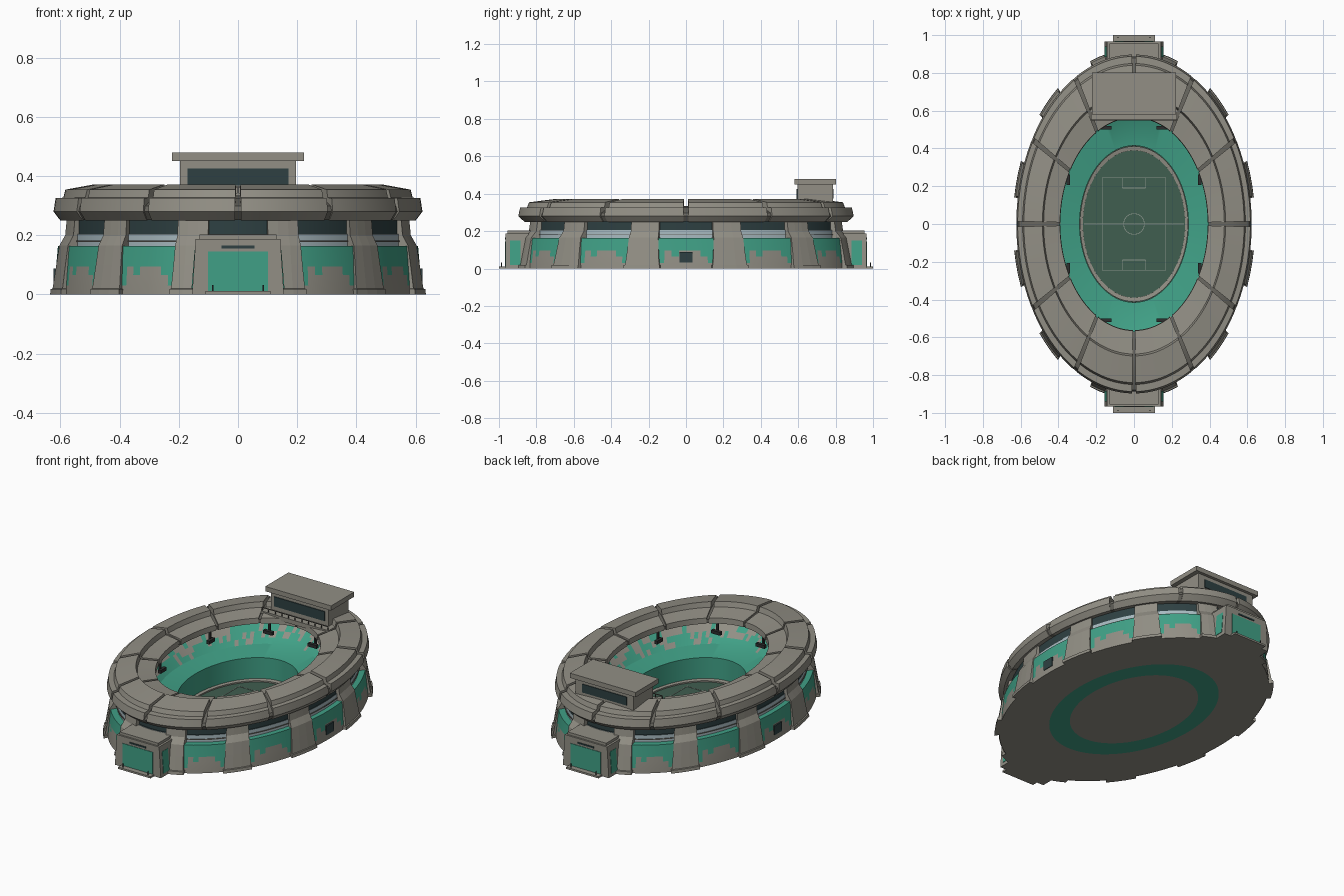
import bpy, bmesh, math, random
from mathutils import Vector

if "Cube" in bpy.data.objects:
    bpy.data.objects.remove(bpy.data.objects["Cube"])

random.seed(4)
RATIO = 1.44          # plan ellipse: y radius / x radius
rad = math.radians


def srgb(r, g, b):
    f = lambda c: (c / 255 / 12.92) if c < 10 else ((c / 255 + 0.055) / 1.055) ** 2.4
    return (f(r), f(g), f(b), 1)


COLOURS = {
    "concrete": (146, 143, 133), "green_paint": (64, 160, 134), "dark_glass": (46, 64, 66),
    "pale_glass": (168, 186, 192), "turf": (64, 94, 80), "field_line": (140, 152, 142),
    "groove_grey": (104, 102, 95), "fixture_dark": (44, 46, 46),
}
MATS = {}
for name, c in COLOURS.items():
    MATS[name] = bpy.data.materials.new(name)
    MATS[name].diffuse_color = srgb(*c)


def finish(name, bm, mats, smooth=False):
    bmesh.ops.recalc_face_normals(bm, faces=bm.faces)
    me = bpy.data.meshes.new(name)
    bm.to_mesh(me)
    bm.free()
    ob = bpy.data.objects.new(name, me)
    bpy.context.collection.objects.link(ob)
    for m in mats:
        me.materials.append(MATS[m])
    if smooth:
        bpy.ops.object.select_all(action='DESELECT')
        ob.select_set(True)
        bpy.context.view_layer.objects.active = ob
        bpy.ops.object.shade_smooth_by_angle(angle=rad(25))
    return ob


def pt(r, t, z):
    return (r * math.cos(t), r * RATIO * math.sin(t), z)


def sweep(bm, prof, t0=0, t1=360, n=144, loop=True, rule=None):
    """Sweep (radius, z) profile round the plan ellipse; rule(row, step) gives the material slot."""
    full = abs(t1 - t0) >= 360
    cols = n if full else n + 1
    ring = []
    for i in range(cols):
        t = rad(t0 + (t1 - t0) * i / n)
        ring.append([bm.verts.new(pt(r, t, z)) for r, z in prof])
    m = len(prof)
    for i in range(n):
        a, b = ring[i], ring[(i + 1) % cols]
        for j in range(m if loop else m - 1):
            k = (j + 1) % m
            f = bm.faces.new((a[j], b[j], b[k], a[k]))
            if rule:
                f.material_index = rule(j, i)
    if loop and not full:
        bm.faces.new(ring[0])
        bm.faces.new(ring[-1])


def swept(name, prof, mats, **kw):
    bm = bmesh.new()
    sweep(bm, prof, **kw)
    return finish(name, bm, mats, True)


def add_box(bm, x0, x1, y0, y1, z0, z1, taper=0):
    vs = [bm.verts.new((x + (taper if x == x0 else -taper) * k, y, z))
          for k, z in ((0, z0), (1, z1)) for x, y in ((x0, y0), (x1, y0), (x1, y1), (x0, y1))]
    for q in ((0, 1, 2, 3), (4, 5, 6, 7), (0, 1, 5, 4), (1, 2, 6, 5), (2, 3, 7, 6), (3, 0, 4, 7)):
        bm.faces.new([vs[i] for i in q])


def boxes(name, mat, *dims):
    bm = bmesh.new()
    for d in dims:
        add_box(bm, *d)
    return finish(name, bm, [mat])


# underside slab, with a painted ring beneath the stands
bm = bmesh.new()
sweep(bm, [(0.62, 0.008), (0.62, 0), (0.39, 0), (0.295, 0), (0.001, 0), (0.001, 0.008)], loop=False,
      rule=lambda j, i: 1 if j == 2 else 0)
finish("foundation", bm, ["concrete", "green_paint"], True)


# outer wall: green upper band with stepped paint runs into the grey base
def wall_rule(j, i):
    q = i % 12            # 2.5 degree steps, bay centre at q = 0
    if j >= 3:
        return 1
    if j == 2:
        return 1 if q in (2, 3, 4, 8, 10) else 0
    if j == 1:
        return 1 if q in (3, 8) else 0
    return 0


swept("outer_wall", [(0.622, 0), (0.62, 0.03), (0.617, 0.065), (0.614, 0.095), (0.608, 0.163), (0.57, 0.163)],
      ["concrete", "green_paint"], loop=False, rule=wall_rule)

# glazing band behind the piers
swept("window_band", [(0.578, 0.16), (0.577, 0.205), (0.572, 0.205), (0.572, 0.255)],
      ["pale_glass", "dark_glass"], loop=False, rule=lambda j, i: 0 if j < 1 else 1)
swept("window_rail", [(0.578, 0.178), (0.582, 0.178), (0.582, 0.183), (0.578, 0.183)], ["groove_grey"])

# twelve battered piers with foot pads
bm = bmesh.new()
for k in range(12):
    c = 15 + 30 * k
    levels = [(0, 0.642, 6.2), (0.018, 0.640, 6.2), (0.02, 0.634, 5.9), (0.10, 0.622, 5.5),
              (0.165, 0.612, 5.3), (0.20, 0.592, 5.2), (0.262, 0.586, 5.2)]
    rows = []
    for z, r, h in levels:
        rows.append([bm.verts.new(pt(0.55 if e in (0, 5) else r, rad(c + h * s), z))
                     for e, s in enumerate((-1, -1, -0.33, 0.33, 1, 1))])
    for a, b in zip(rows, rows[1:]):
        for i in range(5):
            bm.faces.new((a[i], a[i + 1], b[i + 1], b[i]))
    bm.faces.new(rows[0])
    bm.faces.new(rows[-1])
finish("piers", bm, ["concrete"])

# seating bowl: inner wall, lower stand, patchy upper stand
bowl = [(0.288, 0.008), (0.288, 0.15), (0.39, 0.172), (0.415, 0.195), (0.44, 0.22), (0.475, 0.25), (0.485, 0.285)]


def bowl_rule(j, i):
    return 0 if j < 2 else int(random.random() < (0.15, 0.45, 0.75, 1, 1)[j - 2])


swept("seating_bowl", bowl, ["green_paint", "concrete"], loop=False, rule=bowl_rule)

# roof: twelve stepped segments over a recessed core ring
roof = [(0.60, 0.25), (0.623, 0.28), (0.616, 0.325), (0.59, 0.327), (0.583, 0.354), (0.485, 0.372),
        (0.478, 0.342), (0.392, 0.328), (0.39, 0.295), (0.48, 0.27)]
bm = bmesh.new()
for k in range(12):
    sweep(bm, roof, 30 * k + 0.9, 30 * k + 29.1, 14)
finish("roof_segments", bm, ["concrete"], True)
swept("roof_core", [(0.598, 0.252), (0.616, 0.28), (0.61, 0.298), (0.56, 0.325), (0.48, 0.335), (0.395, 0.318),
                    (0.395, 0.297), (0.48, 0.272)], ["groove_grey"])

# playing surface and kerb
swept("pitch", [(0.288, 0.012), (0.001, 0.012)], ["turf"], loop=False, n=96)
swept("pitch_kerb", [(0.286, 0.01), (0.286, 0.024), (0.27, 0.02), (0.27, 0.01)], ["concrete"], n=96)

# pitch markings
W, Z0, Z1 = 0.002, 0.0125, 0.0145
lines = [(-0.265, 0.265, -W, W, Z0, Z1)]
for s in (-1, 1):
    lines.append((s * 0.165 - W, s * 0.165 + W, -0.25, 0.25, Z0, Z1))
    lines.append((-0.165, 0.165, s * 0.245 - W, s * 0.245 + W, Z0, Z1))
    lines.append((-0.062, 0.062, s * 0.19 - W, s * 0.19 + W, Z0, Z1))
    for x in (-0.062, 0.062):
        lines.append((x - W, x + W, min(s * 0.19, s * 0.245), max(s * 0.19, s * 0.245), Z0, Z1))
boxes("pitch_lines", "field_line", *lines)
bm = bmesh.new()
for k in range(32):
    a, b = (math.tau * q / 32 for q in (k, k + 1))
    bm.faces.new([bm.verts.new((r * math.cos(t), r * math.sin(t), Z1))
                  for r, t in ((0.053, a), (0.057, a), (0.057, b), (0.053, b))])
bmesh.ops.remove_doubles(bm, verts=bm.verts, dist=0.0001)
finish("centre_circle", bm, ["field_line"])


# front and back entrances
def yspan(s, a, b):
    return (min(s * a, s * b), max(s * a, s * b))


for s, tag in ((-1, "front"), (1, "back")):
    boxes(tag + "_entrance", "concrete",
          (-0.155, 0.155, *yspan(s, 0.80, 0.965), 0, 0.187, 0.012),
          (-0.13, 0.13, *yspan(s, 0.80, 0.955), 0.187, 0.203),
          (-0.11, 0.11, *yspan(s, 0.96, 1.0), 0, 0.011))
    boxes(tag + "_entrance_door", "green_paint", (-0.102, 0.102, *yspan(s, 0.96, 0.968), 0.011, 0.145))
    boxes(tag + "_entrance_slot", "dark_glass", (-0.055, 0.055, *yspan(s, 0.96, 0.969), 0.156, 0.165))
    boxes(tag + "_entrance_posts", "fixture_dark",
          *[(x - 0.002, x + 0.002, *yspan(s, 0.985, 0.989), 0.01, 0.032) for x in (-0.085, 0.085)])
    # painted cheeks
    boxes(tag + "_entrance_cheeks", "green_paint",
          *[(x - 0.155, x + 0.155 - 0.0, *yspan(s, 0.885, 0.94), 0.02, 0.15, 0.0105) for x in (-0.002, 0.002)])

# side doors
boxes("side_doors", "dark_glass", *[(min(s * 0.60, s * 0.623), max(s * 0.60, s * 0.623), -0.036, 0.036, 0.032, 0.088)
                                    for s in (-1, 1)])

# control booth on the rear roof
boxes("booth_body", "concrete", (-0.195, 0.195, 0.595, 0.785, 0.33, 0.45))
boxes("booth_roof", "concrete", (-0.222, 0.222, 0.58, 0.803, 0.45, 0.479))
boxes("booth_windows", "dark_glass", (-0.17, 0.17, 0.590, 0.596, 0.368, 0.426), (-0.15, 0.15, 0.784, 0.789, 0.375, 0.426))
boxes("booth_balcony", "concrete", (-0.228, 0.228, 0.547, 0.60, 0.315, 0.342))
boxes("balcony_rail", "groove_grey", (-0.225, 0.225, 0.549, 0.553, 0.361, 0.365),
      *[(-0.225 + 0.0446 * k, -0.221 + 0.0446 * k, 0.549, 0.553, 0.34, 0.363) for k in range(11)])

# lamp clusters hanging under the roof's inner edge
bm = bmesh.new()
for sx in (-1, 1):
    for sy in (-1, 1):
        for t in (25, 67):
            p = Vector(pt(0.384, rad(t), 0))
            x, y = p.x * sx, p.y * sy
            hx, hy = (0.010, 0.028) if t < 45 else (0.030, 0.010)
            add_box(bm, x - hx, x + hx, y - hy, y + hy, 0.236, 0.256)
            px, py = x * 1.03, y * 1.03
            add_box(bm, px - 0.006, px + 0.006, py - 0.006, py + 0.006, 0.236, 0.30)
finish("hanging_lamps", bm, ["fixture_dark"])

for m in bpy.data.materials:
    if m.users and not m.is_grease_pencil:
        m.use_nodes = True
        m.node_tree.nodes["Principled BSDF"].inputs["Base Color"].default_value = m.diffuse_color
